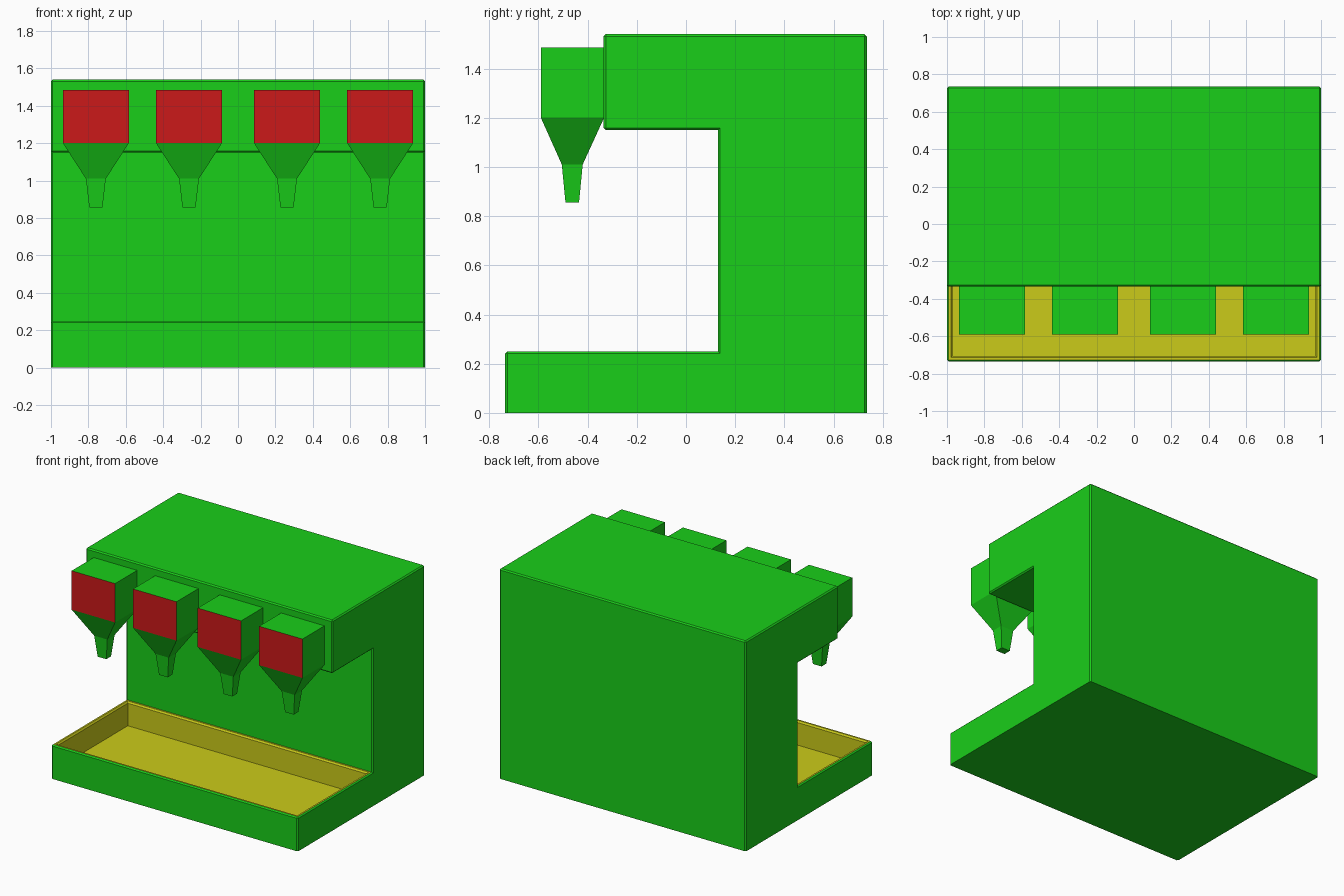
import bpy, bmesh

if "Cube" in bpy.data.objects:
    bpy.data.objects.remove(bpy.data.objects["Cube"])

def material(name, rgb):
    m = bpy.data.materials.new(name)
    m.diffuse_color = (*rgb, 1)
    m.use_nodes = True
    m.node_tree.nodes["Principled BSDF"].inputs["Base Color"].default_value = m.diffuse_color
    return m

GREEN = material("green", (0.01, 0.62, 0.01))
YELLOW = material("yellow", (0.6, 0.6, 0.01))
RED = material("red", (0.6, 0.01, 0.01))

def finish(bm, name, mats):
    mesh = bpy.data.meshes.new(name)
    bm.to_mesh(mesh)
    bm.free()
    for m in mats:
        mesh.materials.append(m)
    ob = bpy.data.objects.new(name, mesh)
    bpy.context.collection.objects.link(ob)
    return ob

# C-shaped cabinet: side profile (y, z) extruded along x
profile = [(-0.735, 0), (0.735, 0), (0.735, 1.54), (-0.335, 1.54),
           (-0.335, 1.15), (0.13, 1.15), (0.13, 0.25), (-0.735, 0.25)]
bm = bmesh.new()
side = bm.faces.new([bm.verts.new((-1, y, z)) for y, z in profile])
ext = bmesh.ops.extrude_face_region(bm, geom=[side], use_keep_orig=True)
bmesh.ops.translate(bm, vec=(2, 0, 0),
                    verts=[v for v in ext["geom"] if isinstance(v, bmesh.types.BMVert)])
bmesh.ops.recalc_face_normals(bm, faces=bm.faces)

# Small chamfer on the outer edges, leaving the underside sharp
outer = [e for e in bm.edges if e.calc_face_angle_signed() > 0.1
         and max(v.co.z for v in e.verts) > 0.01]
bmesh.ops.bevel(bm, geom=outer, offset=0.009, segments=1, affect='EDGES')
bm.normal_update()

# Drip tray: the top of the base becomes a stepped rim and a sunken floor
top = next(f for f in bm.faces if f.normal.z > 0.99
           and abs(f.calc_center_median().z - 0.25) < 0.005)
top.material_index = 1
for width, depth in ((0.018, 0), (0.012, -0.012)):
    rim = bmesh.ops.inset_region(bm, faces=[top], thickness=width, depth=depth)
    for f in rim["faces"]:
        f.material_index = 1
floor = bmesh.ops.extrude_discrete_faces(bm, faces=[top])["faces"][0]
bmesh.ops.translate(bm, vec=(0, 0, -0.165), verts=floor.verts)
for f in [floor] + [g for e in floor.edges for g in e.link_faces]:
    f.material_index = 1
finish(bm, "cabinet", [GREEN, YELLOW])

# Dispenser: stacked rectangles (half width, front y, back y, z) joined by walls
sections = [(0.176, -0.59, -0.333, 1.485), (0.176, -0.59, -0.333, 1.20),
            (0.053, -0.505, -0.42, 1.01), (0.035, -0.49, -0.435, 0.855)]

def dispenser(name, x):
    bm = bmesh.new()
    rings = [[bm.verts.new(p) for p in ((x - w, a, z), (x + w, a, z),
                                        (x + w, b, z), (x - w, b, z))]
             for w, a, b, z in sections]
    bm.faces.new(rings[0])
    bm.faces.new(rings[-1][::-1])
    for k, (up, low) in enumerate(zip(rings, rings[1:])):
        for i in range(4):
            j = (i + 1) % 4
            f = bm.faces.new((up[i], low[i], low[j], up[j]))
            f.material_index = int(k == 0 and i == 0)  # red front panel
    bmesh.ops.recalc_face_normals(bm, faces=bm.faces)
    finish(bm, name, [GREEN, RED])

for n, x in enumerate((-0.76, -0.262, 0.262, 0.76), 1):
    dispenser(f"dispenser_{n}", x)
